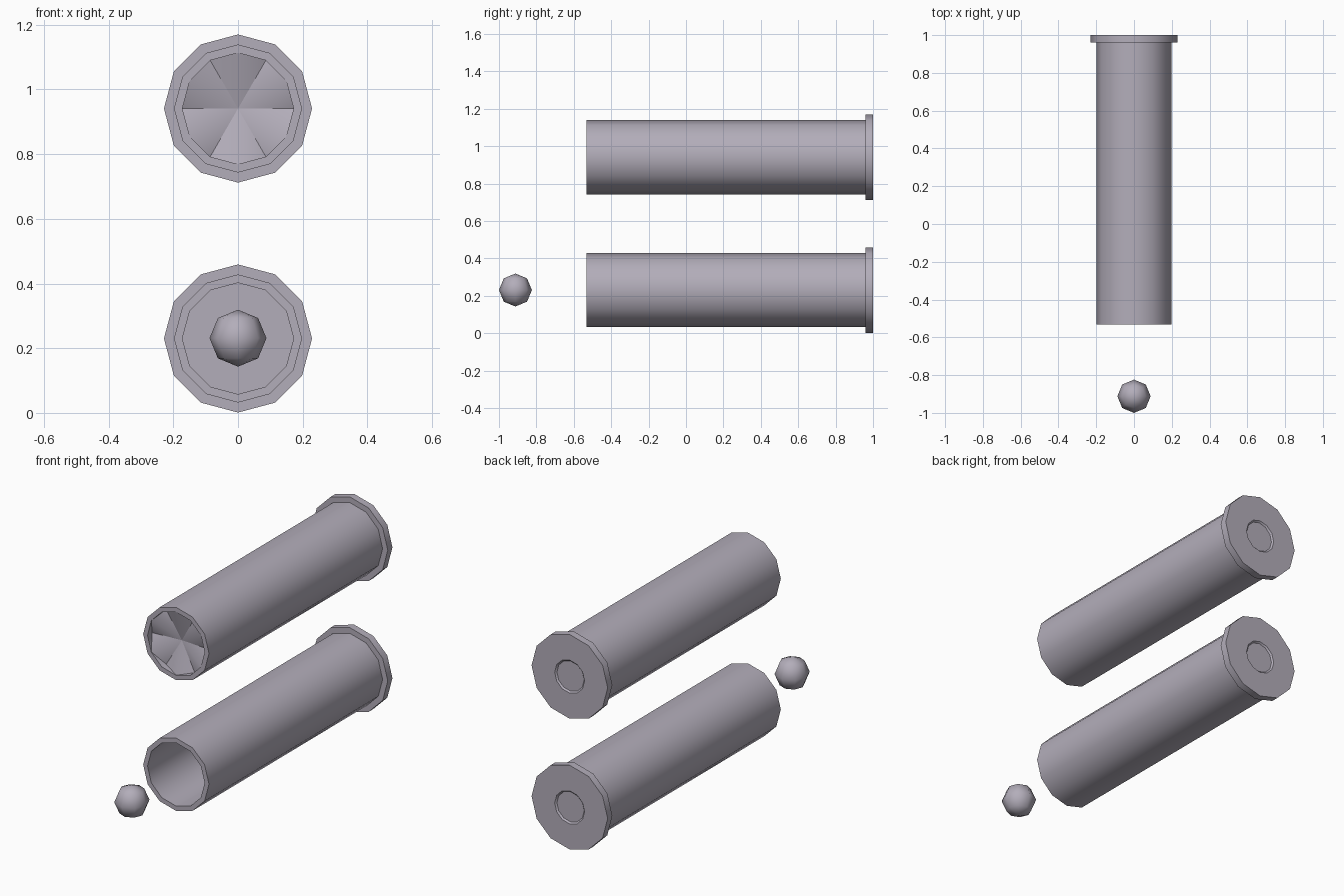
import bpy, bmesh
from math import cos, sin, pi, radians

if "Cube" in bpy.data.objects:
    bpy.data.objects.remove(bpy.data.objects["Cube"])

SIDES = 12
LOW_Z, HIGH_Z = 0.23, 0.941
MOUTH = -0.532

steel = bpy.data.materials.new("dull_metal")
steel.diffuse_color = (0.45, 0.42, 0.49, 1)
steel.use_nodes = True
steel.node_tree.nodes["Principled BSDF"].inputs["Base Color"].default_value = steel.diffuse_color


def finish(name, bm, angle):
    bmesh.ops.recalc_face_normals(bm, faces=bm.faces)
    mesh = bpy.data.meshes.new(name)
    bm.to_mesh(mesh)
    bm.free()
    mesh.materials.append(steel)
    obj = bpy.data.objects.new(name, mesh)
    bpy.context.collection.objects.link(obj)
    bpy.ops.object.select_all(action='DESELECT')
    obj.select_set(True)
    bpy.context.view_layer.objects.active = obj
    bpy.ops.object.shade_smooth_by_angle(angle=radians(angle))
    return obj


def ring(bm, r, ys, z):
    """Ring of vertices around the y axis; ys alternates along the ring."""
    return [bm.verts.new((r * cos(2 * pi * i / SIDES), ys[i % len(ys)],
                          z + r * sin(2 * pi * i / SIDES))) for i in range(SIDES)]


def bridge(bm, a, b):
    for i in range(SIDES):
        j = (i + 1) % SIDES
        bm.faces.new((a[i], a[j], b[j], b[i]))


def cartridge(name, z, crimped):
    bm = bmesh.new()
    # shallow primer, rim, outer wall and mouth lip
    profile = [(0.082, 0.992), (0.09, 1.0), (0.229, 1.0), (0.229, 0.96),
               (0.198, 0.96), (0.198, MOUTH), (0.172, MOUTH)]
    rings = [ring(bm, r, [y], z) for r, y in profile]
    bm.faces.new(rings[0])
    if crimped:
        # folded star closure: valleys every 60 degrees, ridges between
        fold = ring(bm, 0.172, [MOUTH + 0.038, MOUTH + 0.002], z)
        rings.append(fold)
        centre = bm.verts.new((0, MOUTH + 0.05, z))
        for i in range(SIDES):
            bm.faces.new((fold[i], fold[(i + 1) % SIDES], centre))
    else:
        # hollow tube with a flat floor
        rings.append(ring(bm, 0.172, [0.92], z))
        bm.faces.new(rings[-1])
    for a, b in zip(rings, rings[1:]):
        bridge(bm, a, b)
    return finish(name, bm, 39)


cartridge("open_shell", LOW_Z, False)
cartridge("crimped_shell", HIGH_Z, True)

# loose round ball in front of the open shell
bm = bmesh.new()
bmesh.ops.create_uvsphere(bm, u_segments=8, v_segments=4, radius=0.088)
bmesh.ops.translate(bm, verts=bm.verts, vec=(0, -0.912, 0.231))
finish("ball", bm, 60)
